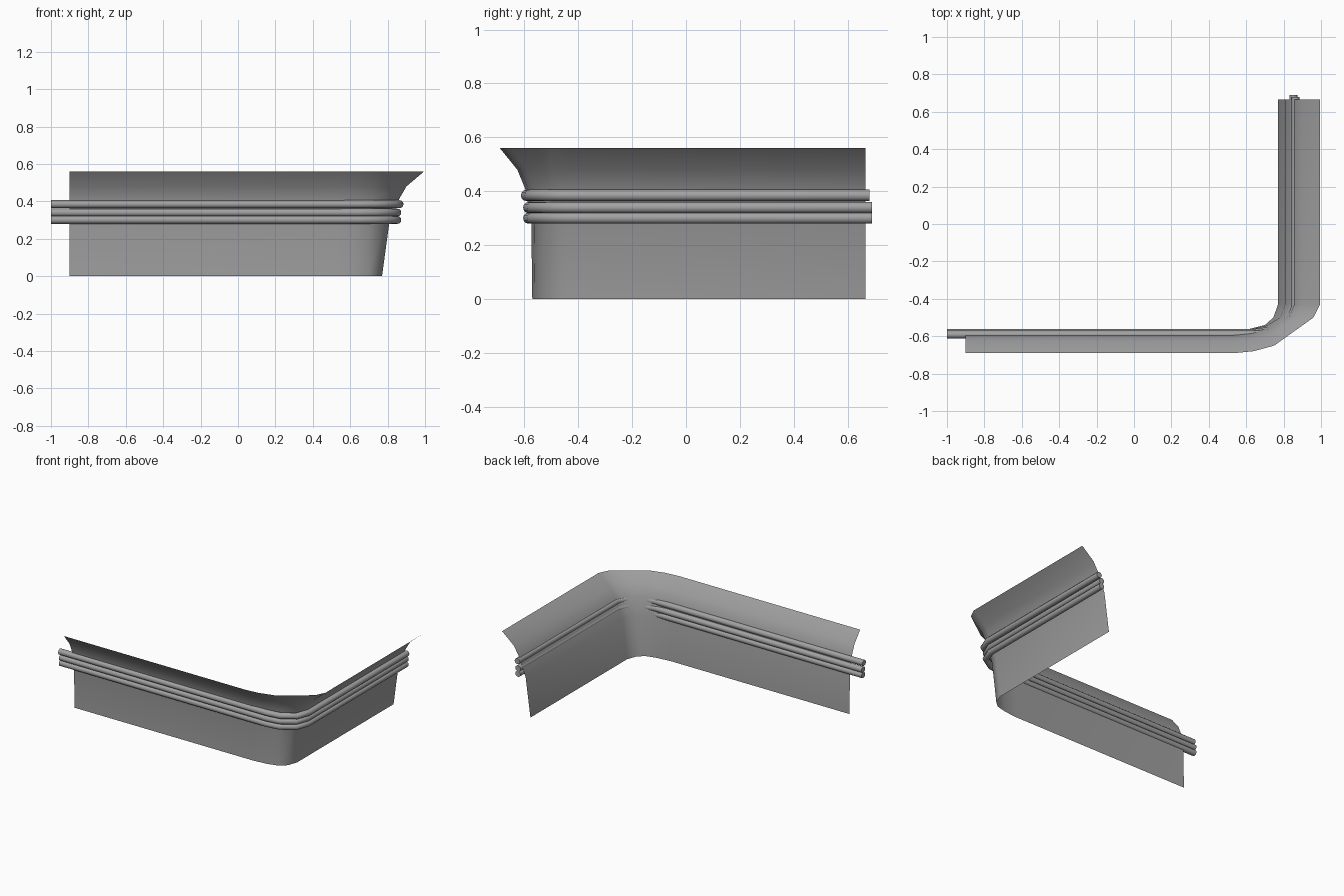
import bpy, bmesh, math
from mathutils import Vector

cube = bpy.data.objects.get("Cube")
if cube:
    bpy.data.objects.remove(cube, do_unlink=True)

grey = bpy.data.materials.new("plain grey")
grey.use_nodes = True
colour = (0.36, 0.36, 0.36, 1)
grey.diffuse_color = colour
grey.node_tree.nodes["Principled BSDF"].inputs["Base Color"].default_value = colour


def finish(obj, angle):
    obj.data.materials.append(grey)
    bpy.ops.object.select_all(action="DESELECT")
    obj.select_set(True)
    bpy.context.view_layer.objects.active = obj
    bpy.ops.object.shade_smooth_by_angle(angle=math.radians(angle))


# Flared wall: plan outlines of its foot and its lip
foot = [(-0.9, -0.57), (0.52, -0.57), (0.62, -0.56), (0.70, -0.54),
        (0.745, -0.50), (0.77, -0.43), (0.77, 0.665)]
lip = [(-0.9, -0.69), (0.54, -0.69), (0.64, -0.68), (0.75, -0.65),
       (0.96, -0.50), (0.995, -0.43), (0.995, 0.665)]
# Height, sideways flare and forward flare of each row
rows = [(0, 0, 0), (0.28, 0.17, 0.03), (0.41, 0.4, 0.22),
        (0.48, 0.58, 0.46), (0.56, 1, 1)]

bm = bmesh.new()
grid = [[bm.verts.new((a[0] + (b[0] - a[0]) * s, a[1] + (b[1] - a[1]) * u, z))
         for a, b in zip(foot, lip)] for z, s, u in rows]
for low, high in zip(grid, grid[1:]):
    for i in range(len(foot) - 1):
        bm.faces.new((low[i], low[i + 1], high[i + 1], high[i]))
mesh = bpy.data.meshes.new("flared_wall")
bm.to_mesh(mesh)
bm.free()
wall = bpy.data.objects.new("flared_wall", mesh)
bpy.context.collection.objects.link(wall)
finish(wall, 40)

# Three rails running round the wall
bend = [(0.55, -0.583), (0.64, -0.583), (0.73, -0.57), (0.82, -0.515), (0.852, -0.43)]


def rail(name, z, shift, back_end):
    points = [(-1, bend[0][1])] + bend + [(bend[-1][0], back_end)]
    curve = bpy.data.curves.new(name, "CURVE")
    curve.dimensions = "3D"
    curve.bevel_depth = 0.021
    curve.bevel_resolution = 4
    curve.use_fill_caps = True
    spline = curve.splines.new("POLY")
    spline.points.add(len(points) - 1)
    for p, (x, y) in zip(spline.points, points):
        dx = shift if x > 0 else 0
        dy = -shift * 0.7 if y < 0 else 0
        p.co = (x + dx, y + dy, z, 1)
    obj = bpy.data.objects.new(name, curve)
    bpy.context.collection.objects.link(obj)
    bpy.ops.object.select_all(action="DESELECT")
    obj.select_set(True)
    bpy.context.view_layer.objects.active = obj
    bpy.ops.object.convert(target="MESH")
    finish(bpy.context.object, 50)


rail("lower_rail", 0.301, 0, 0.69)
rail("middle_rail", 0.34, 0, 0.69)
rail("upper_rail", 0.385, 0.012, 0.68)
